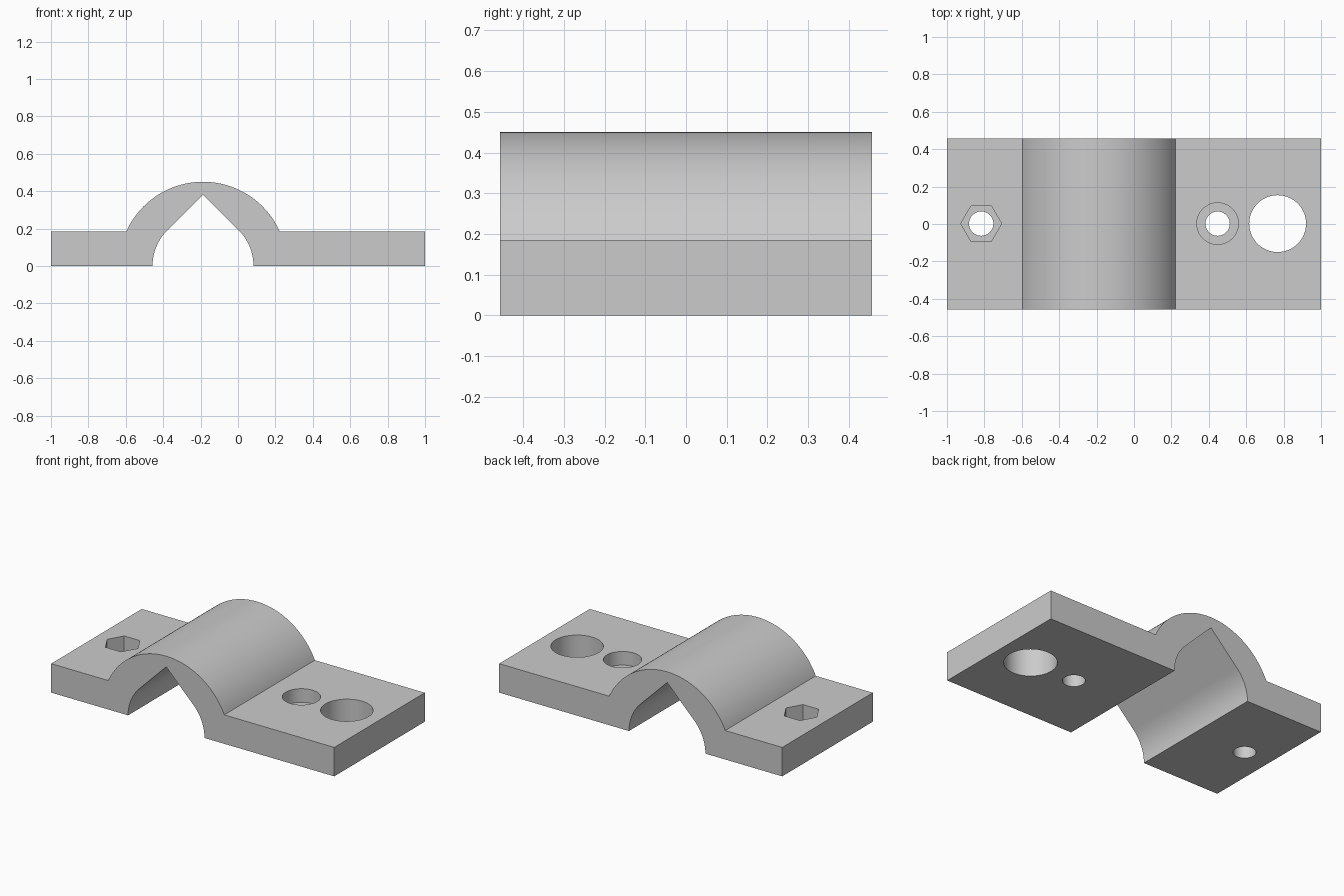
import bpy
import bmesh
from math import sin, cos, asin, radians, sqrt, pi

cube = bpy.data.objects.get("Cube")
if cube:
    bpy.data.objects.remove(cube, do_unlink=True)

HALF_X, HALF_Y = 1.0, 0.457
PLATE_TOP = 0.185
ARCH_X, OUTER_R, INNER_R = -0.187, 0.45, 0.27
HOLE_Y = 0.002

grey = bpy.data.materials.new("plain grey")
grey.use_nodes = True
grey.diffuse_color = (0.6, 0.6, 0.6, 1)
grey.node_tree.nodes["Principled BSDF"].inputs["Base Color"].default_value = (0.6, 0.6, 0.6, 1)


def arc(radius, start, end, steps):
    """Points of an arc around the arch axis, in the xz plane."""
    angles = [start + (end - start) * i / steps for i in range(steps + 1)]
    return [(ARCH_X + radius * cos(a), radius * sin(a)) for a in angles]


def extruded(name, profile):
    """Extrude an xz profile through the full depth."""
    bm = bmesh.new()
    face = bm.faces.new([bm.verts.new((x, -HALF_Y, z)) for x, z in profile])
    new = bmesh.ops.extrude_face_region(bm, geom=[face])["geom"]
    verts = [v for v in new if isinstance(v, bmesh.types.BMVert)]
    bmesh.ops.translate(bm, verts=verts, vec=(0, 2 * HALF_Y, 0))
    bmesh.ops.recalc_face_normals(bm, faces=bm.faces)
    mesh = bpy.data.meshes.new(name)
    bm.to_mesh(mesh)
    bm.free()
    obj = bpy.data.objects.new(name, mesh)
    bpy.context.collection.objects.link(obj)
    return obj


def drill(obj, x, radius, bottom, sides=64):
    """Cut a vertical round or polygonal hole from the top down to bottom."""
    top = PLATE_TOP + 0.1
    bpy.ops.mesh.primitive_cylinder_add(
        vertices=sides, radius=radius, depth=top - bottom,
        location=(x, HOLE_Y, (top + bottom) / 2),
        rotation=(0, 0, pi / 2 if sides == 6 else 0))
    cutter = bpy.context.object
    cutter.hide_render = True
    mod = obj.modifiers.new("hole", 'BOOLEAN')
    mod.operation, mod.solver, mod.object = 'DIFFERENCE', 'EXACT', cutter
    bpy.context.view_layer.objects.active = obj
    bpy.ops.object.modifier_apply(modifier=mod.name)
    bpy.data.objects.remove(cutter, do_unlink=True)


# Clamp body: two flat flanges, round arch above, teardrop channel below
spring = asin(PLATE_TOP / OUTER_R)
profile = [(HALF_X, 0), (HALF_X, PLATE_TOP)]
profile += arc(OUTER_R, spring, pi - spring, 64)
profile += [(-HALF_X, PLATE_TOP), (-HALF_X, 0)]
profile += arc(INNER_R, pi, 3 * pi / 4, 16)
profile += [(ARCH_X, INNER_R * sqrt(2))]
profile += arc(INNER_R, pi / 4, 0, 16)
clamp = extruded("clamp_bracket", profile)
clamp.data.materials.append(grey)

# Bolt hole with hexagonal nut pocket
drill(clamp, -0.817, 0.109, PLATE_TOP - 0.105, sides=6)
drill(clamp, -0.817, 0.065, -0.1)

# Bolt hole with round counterbore
drill(clamp, 0.447, 0.111, PLATE_TOP - 0.087)
drill(clamp, 0.447, 0.065, -0.1)

# Large through hole
drill(clamp, 0.768, 0.152, -0.1)

bpy.ops.object.select_all(action='DESELECT')
clamp.select_set(True)
bpy.context.view_layer.objects.active = clamp
bpy.ops.object.shade_smooth_by_angle(angle=radians(30))
